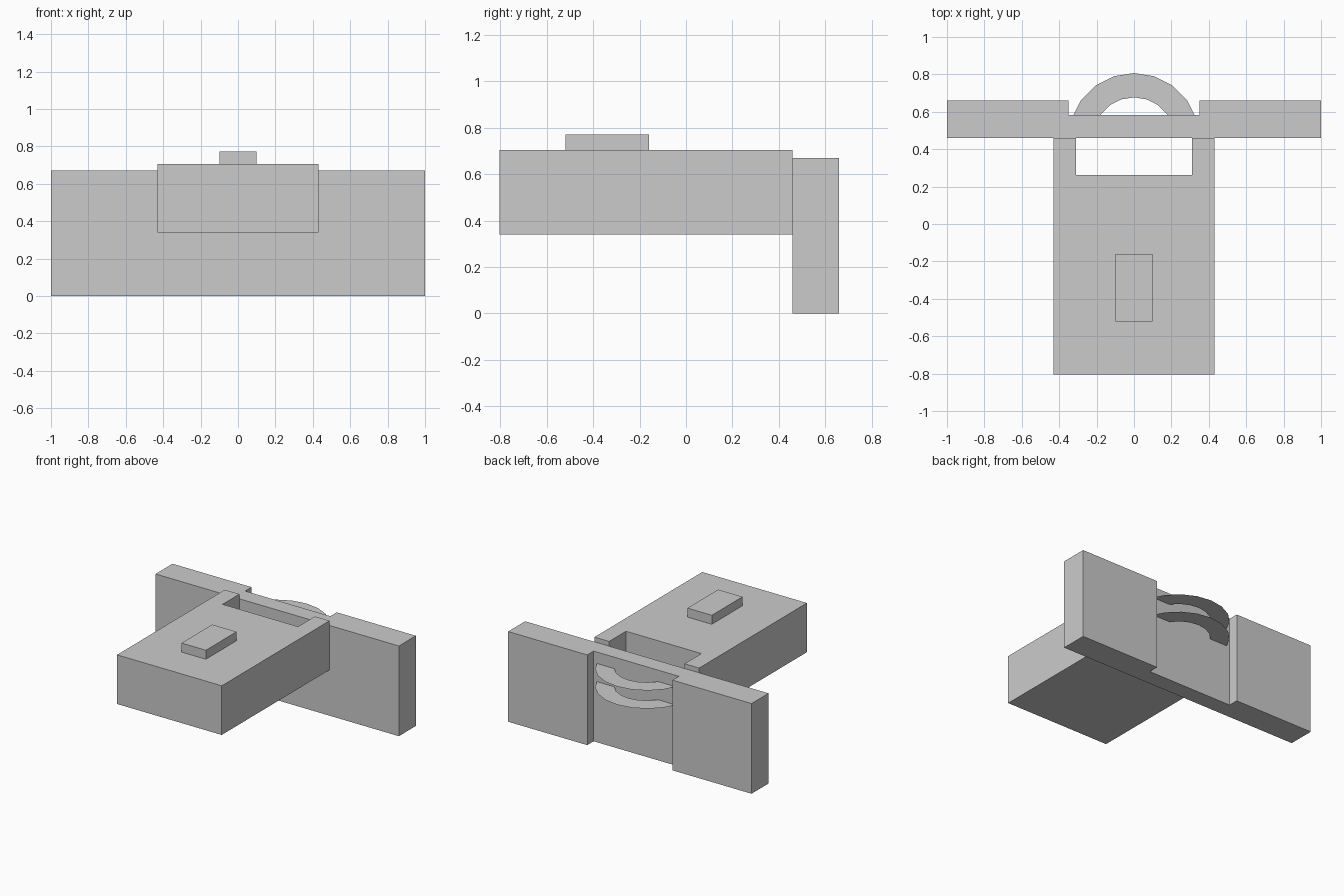
import bpy, bmesh
from math import sin, cos, radians

if "Cube" in bpy.data.objects:
    bpy.data.objects.remove(bpy.data.objects["Cube"])


def make_object(name, bm):
    mesh = bpy.data.meshes.new(name)
    bm.to_mesh(mesh)
    bm.free()
    obj = bpy.data.objects.new(name, mesh)
    bpy.context.collection.objects.link(obj)
    return obj


def extruded(name, half, z0, z1):
    """Mirror a half outline (x >= 0) over x = 0, then raise it from z0 to z1."""
    outline = half + [(-x, y) for x, y in reversed(half)]
    bm = bmesh.new()
    face = bm.faces.new([bm.verts.new((x, y, z0)) for x, y in outline])
    top = bmesh.ops.extrude_face_region(bm, geom=[face], use_keep_orig=True)
    verts = [v for v in top["geom"] if isinstance(v, bmesh.types.BMVert)]
    bmesh.ops.translate(bm, verts=verts, vec=(0, 0, z1 - z0))
    bmesh.ops.recalc_face_normals(bm, faces=bm.faces)
    return make_object(name, bm)


WALL_Y, RECESS_Y, BACK_Y = 0.46, 0.584, 0.659

# Upright plate with a shallow recess in the middle of its back
extruded("back_plate", [(1, WALL_Y), (1, BACK_Y), (0.35, BACK_Y), (0.35, RECESS_Y)], 0, 0.67)

# Body block with a through slot where it meets the plate
extruded("body_block", [(0.43, -0.805), (0.43, WALL_Y), (0.31, WALL_Y), (0.31, 0.262)], 0.34, 0.705)

# Small raised button on top of the body
extruded("top_button", [(0.1, -0.16), (0.1, -0.52)], 0.705, 0.772)


# Thin arched loops standing out of the recess
def arc(radius, angles):
    """Arc points, the outer two lowered onto the recess wall."""
    pts = [(radius * sin(radians(a)), 0.457 + radius * cos(radians(a))) for a in angles]
    (x0, y0), (x1, y1) = pts[-2:]
    t = (RECESS_Y - y0) / (y1 - y0)
    end = (x0 + t * (x1 - x0), RECESS_Y)
    half = pts[:-1] + [end]
    return [(-x, y) for x, y in reversed(half[1:])] + half


def arch_loop(name, z):
    bm = bmesh.new()
    outer = arc(0.35, range(0, 73, 18))
    inner = arc(0.22, range(0, 73, 18))
    rows = [[bm.verts.new((x, y, z)) for x, y in row] for row in (outer, inner)]
    for i in range(len(outer) - 1):
        bm.faces.new((rows[0][i], rows[1][i], rows[1][i + 1], rows[0][i + 1]))
    return make_object(name, bm)


for name, z in (("upper_loop", 0.585), ("lower_loop", 0.45)):
    arch_loop(name, z)
